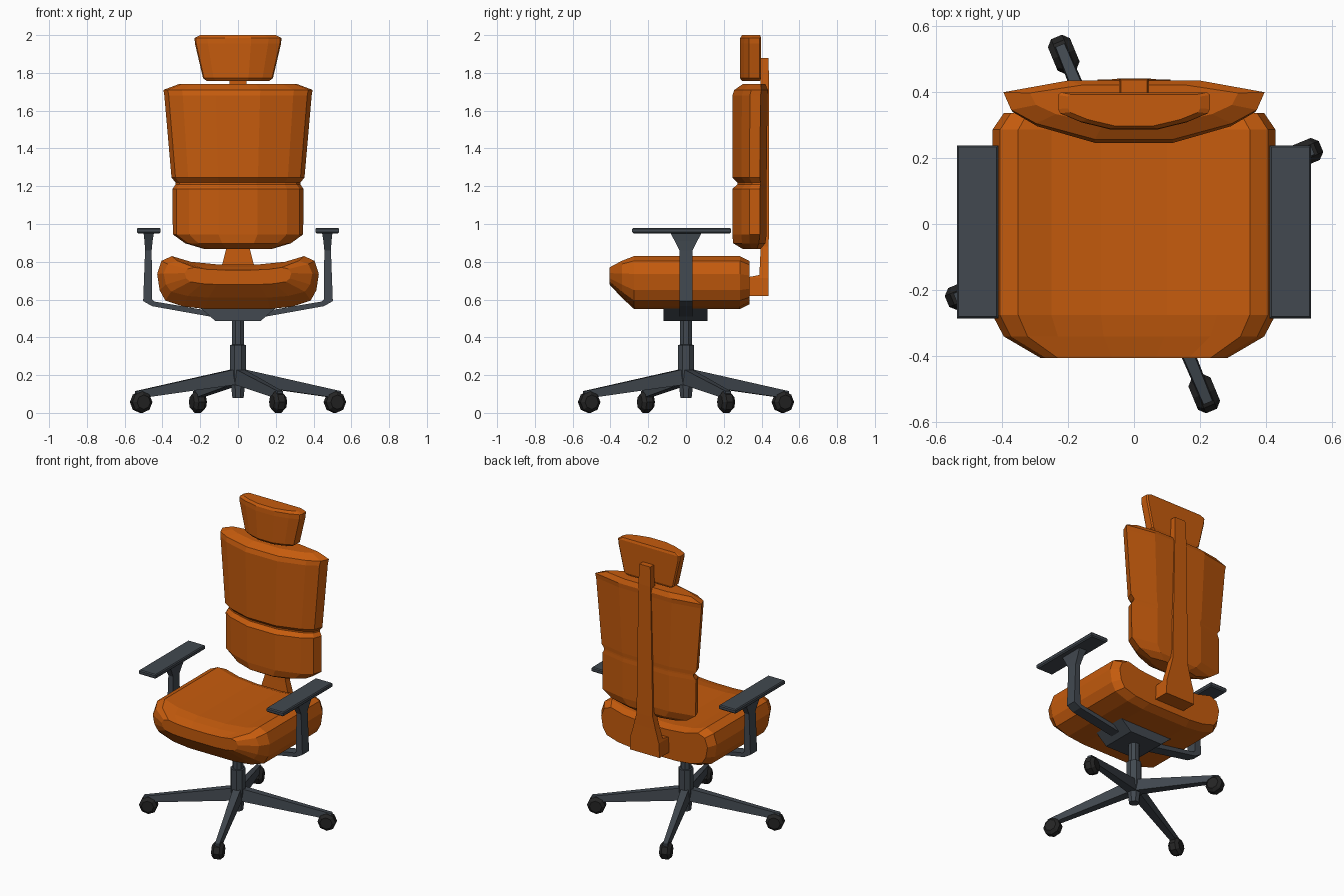
import bpy, bmesh, math
from mathutils import Matrix


def material(name, rgb):
    m = bpy.data.materials.new(name)
    m.diffuse_color = (*rgb, 1)
    return m


ORANGE = material("orange upholstery", (0.56, 0.105, 0.004))
GREY = material("slate grey metal", (0.054, 0.066, 0.08))
BLACK = material("black rubber", (0.018, 0.018, 0.018))


def finish(bm, name, mat, matrix=None):
    if matrix:
        bm.transform(matrix)
    bmesh.ops.recalc_face_normals(bm, faces=bm.faces)
    me = bpy.data.meshes.new(name)
    bm.to_mesh(me)
    bm.free()
    me.materials.append(mat)
    ob = bpy.data.objects.new(name, me)
    bpy.context.collection.objects.link(ob)
    return ob


def loft(name, rings, mat, matrix=None):
    """Skin a list of equal-length point rings and cap both ends."""
    bm = bmesh.new()
    vs = [[bm.verts.new(p) for p in r] for r in rings]
    n = len(rings[0])
    for a, b in zip(vs, vs[1:]):
        for i in range(n):
            j = (i + 1) % n
            bm.faces.new((a[i], a[j], b[j], b[i]))
    bm.faces.new(vs[0])
    bm.faces.new(vs[-1])
    return finish(bm, name, mat, matrix)


def mirrored(half):
    """Close a right-hand half outline by mirroring it over x = 0."""
    return half + [(-x, v) for x, v in reversed(half)]


def rect(z, hw, y0, y1):
    return [(-hw, y0, z), (hw, y0, z), (hw, y1, z), (-hw, y1, z)]


# Seat: dished cross-section lofted from back to front
profile = mirrored([(0.1, 0.785), (0.25, 0.80), (0.35, 0.83), (0.405, 0.805), (0.428, 0.735),
                    (0.415, 0.65), (0.385, 0.595), (0.29, 0.563), (0.17, 0.55)])


def seat_ring(y, s, lo, hi):
    return [(x * s, y, lo + (z - 0.55) / 0.28 * (hi - lo)) for x, z in profile]


loft("seat", [seat_ring(*r) for r in (
    (0.335, 0.92, 0.575, 0.805), (0.285, 1, 0.55, 0.83), (-0.275, 1, 0.55, 0.83),
    (-0.34, 0.92, 0.61, 0.805), (-0.405, 0.66, 0.68, 0.77))], ORANGE)


# Backrest: bulging cross-section lofted upward, pinched at the lumbar seam
def back_ring(z, w, yf, yb):
    d = yb - yf
    half = [(0.3 * w, yf), (0.75 * w, yf + 0.27 * d), (0.94 * w, yf + 0.5 * d),
            (w, yf + 0.8 * d), (0.5 * w, yb)]
    return [(x, y, z) for x, y in mirrored(half)]


loft("backrest", [back_ring(*r) for r in (
    (0.868, 0.18, 0.30, 0.395), (0.898, 0.28, 0.25, 0.42), (0.945, 0.345, 0.245, 0.427),
    (1.185, 0.347, 0.245, 0.427), (1.21, 0.33, 0.272, 0.425), (1.22, 0.33, 0.272, 0.425),
    (1.245, 0.352, 0.245, 0.427), (1.68, 0.39, 0.245, 0.432), (1.71, 0.395, 0.256, 0.434),
    (1.74, 0.315, 0.30, 0.42))], ORANGE)


# Headrest: same idea with a flat back
def head_ring(z, w, yf, yb):
    d = yb - yf
    half = [(0.3 * w, yf), (0.7 * w, yf + 0.2 * d), (0.97 * w, yf + 0.43 * d),
            (w, yf + 0.55 * d), (w, yf + 0.93 * d), (0.96 * w, yb)]
    return [(x, y, z) for x, y in mirrored(half)]


loft("headrest", [head_ring(*r) for r in (
    (1.757, 0.165, 0.297, 0.392), (1.772, 0.185, 0.285, 0.398), (1.955, 0.228, 0.285, 0.398),
    (1.985, 0.23, 0.287, 0.398), (2.0, 0.2, 0.297, 0.392))], ORANGE)

# Spine with foot under the seat
loft("spine", [rect(*r) for r in (
    (0.62, 0.11, 0.31, 0.437), (0.715, 0.105, 0.31, 0.437), (0.73, 0.10, 0.388, 0.437),
    (0.80, 0.08, 0.392, 0.437), (0.88, 0.06, 0.395, 0.438), (1.75, 0.045, 0.395, 0.44),
    (1.88, 0.04, 0.392, 0.436))], ORANGE)

# Tilt mechanism under the seat
loft("tilt_mechanism", [rect(0.487, 0.12, -0.12, 0.115), rect(0.56, 0.205, -0.12, 0.115)], GREY)

# Arms: bent bar with a flared top, and a flat pad
for side, s in (("right", 1), ("left", -1)):
    mirror = Matrix.Diagonal((s, 1, 1, 1))
    bar = [(0.12, 0.535, 0.12, 0.505, 0.035), (0.445, 0.59, 0.455, 0.565, 0.035),
           (0.455, 0.602, 0.502, 0.592, 0.035), (0.457, 0.86, 0.492, 0.86, 0.035),
           (0.452, 0.91, 0.495, 0.91, 0.06), (0.445, 0.952, 0.5, 0.952, 0.082)]
    loft(side + "_arm_bar", [[(xi, -h, zi), (xo, -h, zo), (xo, h, zo), (xi, h, zi)]
                             for xi, zi, xo, zo, h in bar], GREY, mirror)
    pad = [(0.95, 0.007), (0.957, 0), (0.973, 0), (0.98, 0.005)]
    loft(side + "_arm_pad", [[(0.41 + b, -0.285 + b, z), (0.535 - b, -0.285 + b, z),
                              (0.535 - b, 0.238 - b, z), (0.41 + b, 0.238 - b, z)]
                             for z, b in pad], GREY, mirror)

# Gas lift column and hub
loft("gas_column", [[(r * math.cos(math.pi * (k + 0.5) / 4), r * math.sin(math.pi * (k + 0.5) / 4), z)
                     for k in range(8)]
                    for z, r in ((0.08, 0.032), (0.2, 0.047), (0.36, 0.047), (0.361, 0.035), (0.5, 0.035))],
     GREY)

# Four base legs, each with a chamfered caster
for k in range(4):
    turn = Matrix.Rotation(math.radians(22.5 + 90 * k), 4, 'Z')
    legs = [(0.02, 0.03, 0.15, 0.232), (0.585, 0.018, 0.075, 0.115)]
    loft(f"base_leg_{k + 1}", [[(r, -h, lo), (r, h, lo), (r, h * 0.8, hi), (r, -h * 0.8, hi)]
                               for r, h, lo, hi in legs], GREY, turn)
    wheel = [(-0.036, 0.038), (-0.018, 0.057), (0.018, 0.057), (0.036, 0.038)]
    loft(f"caster_{k + 1}", [[(0.555 + q * math.cos(math.pi * i / 4), y,
                               0.057 + q * math.sin(math.pi * i / 4)) for i in range(8)]
                             for y, q in wheel], BLACK, turn)
